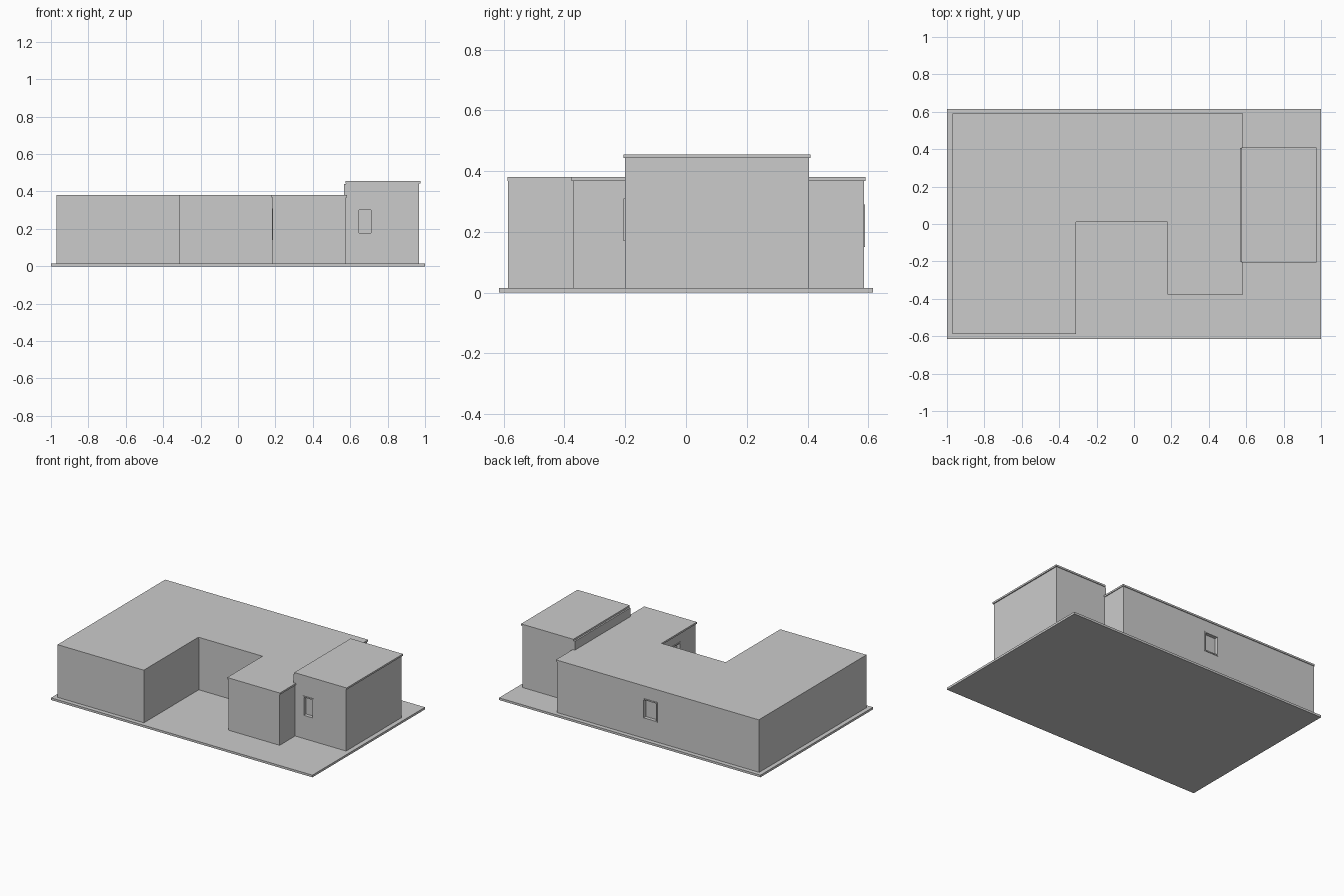
import bpy, bmesh

if "Cube" in bpy.data.objects:
    bpy.data.objects.remove(bpy.data.objects["Cube"])

grey = bpy.data.materials.new("plain grey")
grey.diffuse_color = (0.6, 0.6, 0.6, 1)
grey.use_nodes = True
grey.node_tree.nodes["Principled BSDF"].inputs["Base Color"].default_value = grey.diffuse_color


def prism(name, outline, z0, z1):
    """Extrude a plan outline from z0 to z1."""
    bm = bmesh.new()
    face = bm.faces.new([bm.verts.new((x, y, z0)) for x, y in outline])
    ext = bmesh.ops.extrude_face_region(bm, geom=[face])
    bmesh.ops.translate(bm, vec=(0, 0, z1 - z0),
                        verts=[v for v in ext["geom"] if isinstance(v, bmesh.types.BMVert)])
    bmesh.ops.recalc_face_normals(bm, faces=bm.faces)
    mesh = bpy.data.meshes.new(name)
    bm.to_mesh(mesh)
    bm.free()
    mesh.materials.append(grey)
    obj = bpy.data.objects.new(name, mesh)
    bpy.context.collection.objects.link(obj)
    return obj


def box(name, x0, x1, y0, y1, z0, z1):
    return prism(name, [(x0, y0), (x1, y0), (x1, y1), (x0, y1)], z0, z1)


def cut(target, cutter):
    """Subtract the cutter from the target, then drop the cutter."""
    mod = target.modifiers.new("opening", 'BOOLEAN')
    mod.operation, mod.object, mod.solver = 'DIFFERENCE', cutter, 'EXACT'
    bpy.context.view_layer.objects.active = target
    bpy.ops.object.modifier_apply(modifier=mod.name)
    bpy.data.objects.remove(cutter)


def window(name, wall, axis, side, plane, a0, a1, z0, z1):
    """Recessed opening with a slim frame; axis is the wall normal, side its sign."""
    def block(part, d0, d1, inset):
        lo, hi = sorted((plane + side * d0, plane + side * d1))
        span = (a0 + inset, a1 - inset)
        xy = (lo, hi) + span if axis == 'x' else span + (lo, hi)
        return box(part, *xy, z0 + inset, z1 - inset)
    frame = block(name + "_frame", -0.004, 0.004, 0)
    cut(frame, block("frame_cutter", -0.01, 0.01, 0.008))
    cut(wall, block("recess_cutter", -0.02, 0.01, 0.008))


# Ground slab
box("base_slab", -1, 1, -0.615, 0.615, 0, 0.015)

# Main building: walls sit slightly inside the roof edge
walls = prism("main_walls", [(-0.97, -0.585), (-0.31, -0.585), (-0.31, 0.014), (0.185, 0.014),
                             (0.185, -0.37), (0.578, -0.37), (0.578, 0.585), (-0.97, 0.585)],
              0.015, 0.368)
prism("main_roof", [(-0.97, -0.587), (-0.31, -0.587), (-0.31, 0.01), (0.18, 0.01),
                    (0.18, -0.376), (0.583, -0.376), (0.583, 0.59), (-0.97, 0.59)],
      0.368, 0.38)

# Taller side block, its roof and the ledge above the main roof
tower = box("tower_walls", 0.578, 0.968, -0.201, 0.405, 0.015, 0.443)
box("tower_roof", 0.575, 0.975, -0.206, 0.41, 0.443, 0.455)
box("tower_ledge", 0.567, 0.578, -0.201, 0.405, 0.38, 0.441)

# Windows
window("tower_window", tower, 'y', -1, -0.201, 0.64, 0.72, 0.17, 0.31)
window("back_window", walls, 'y', 1, 0.585, -0.19, -0.08, 0.15, 0.29)
window("courtyard_window", walls, 'x', -1, 0.185, -0.2, -0.07, 0.14, 0.31)
